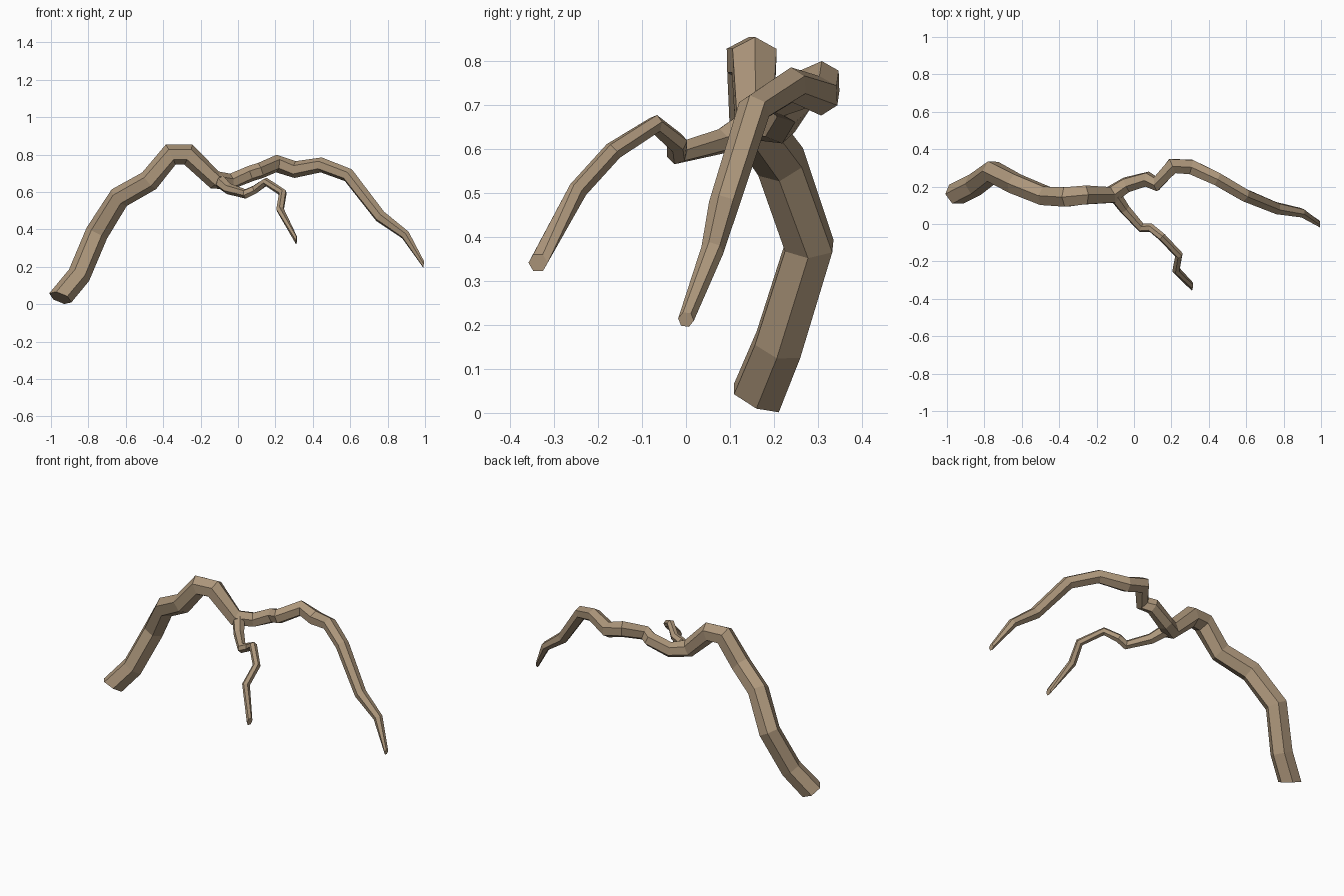
import bpy, bmesh
from math import cos, sin, radians
from mathutils import Vector

if "Cube" in bpy.data.objects:
    bpy.data.objects.remove(bpy.data.objects["Cube"])

bark = bpy.data.materials.new("bark")
bark.diffuse_color = (0.42, 0.31, 0.20, 1)
bark.use_nodes = True
bark.node_tree.nodes["Principled BSDF"].inputs["Base Color"].default_value = bark.diffuse_color


def limb(name, joints, seed, turn, first=None, last=None):
    """Six-sided flat tube through joints (x, y, z, radius); rings follow the path without twist."""
    pts = [Vector(j[:3]) for j in joints]
    n = len(pts)
    seg = [(b - a).normalized() for a, b in zip(pts, pts[1:])]
    tan = [seg[0]] + [(a + b).normalized() for a, b in zip(seg, seg[1:])] + [seg[-1]]
    if first:
        tan[0] = Vector(first).normalized()
    if last:
        tan[-1] = Vector(last).normalized()
    ups = [None] * n
    for order in (range(seed, n), range(seed, -1, -1)):
        v = Vector((0, 0, 1))
        for i in order:
            v = (v - tan[i] * v.dot(tan[i])).normalized()
            ups[i] = v
    bm = bmesh.new()
    rings = []
    for i in range(n):
        side = tan[i].cross(ups[i])
        angles = [radians(turn + 60 * k) for k in range(6)]
        rings.append([bm.verts.new(pts[i] + joints[i][3] * (ups[i] * cos(a) + side * sin(a)))
                      for a in angles])
    for r, s in zip(rings, rings[1:]):
        for k in range(6):
            m = (k + 1) % 6
            bm.faces.new((r[k], r[m], s[m], s[k]))
    bm.faces.new(rings[0])
    bm.faces.new(rings[-1])
    bmesh.ops.recalc_face_normals(bm, faces=bm.faces)
    mesh = bpy.data.meshes.new(name)
    bm.to_mesh(mesh)
    bm.free()
    mesh.materials.append(bark)
    bpy.context.collection.objects.link(bpy.data.objects.new(name, mesh))


# Long arched branch, thick end on the ground at left
limb("main_branch", [
    (-0.95, 0.16, 0.034, 0.064), (-0.85, 0.21, 0.155, 0.062), (-0.755, 0.28, 0.38, 0.062),
    (-0.635, 0.215, 0.57, 0.060), (-0.475, 0.15, 0.66, 0.058), (-0.36, 0.145, 0.80, 0.060),
    (-0.265, 0.155, 0.80, 0.058), (-0.125, 0.155, 0.665, 0.050), (-0.04, 0.21, 0.655, 0.044),
    (0.07, 0.24, 0.70, 0.043), (0.12, 0.215, 0.715, 0.043), (0.205, 0.31, 0.752, 0.047),
    (0.305, 0.305, 0.72, 0.045), (0.445, 0.24, 0.745, 0.040), (0.59, 0.155, 0.69, 0.038),
    (0.76, 0.085, 0.47, 0.034), (0.895, 0.06, 0.37, 0.026), (0.993, 0.0, 0.212, 0.018),
], seed=5, turn=0, first=(0.35, 0.4, 0.85), last=(1, 0, -0.15))

# Thin crooked twig reaching forward
limb("side_twig", [
    (-0.10, 0.15, 0.66, 0.036), (-0.05, 0.08, 0.617, 0.030), (0.04, -0.02, 0.59, 0.026),
    (0.09, -0.02, 0.613, 0.024), (0.15, -0.07, 0.655, 0.022), (0.24, -0.165, 0.595, 0.022),
    (0.225, -0.245, 0.507, 0.022), (0.313, -0.336, 0.341, 0.022),
], seed=7, turn=30, last=(1, -0.15, -0.1))
